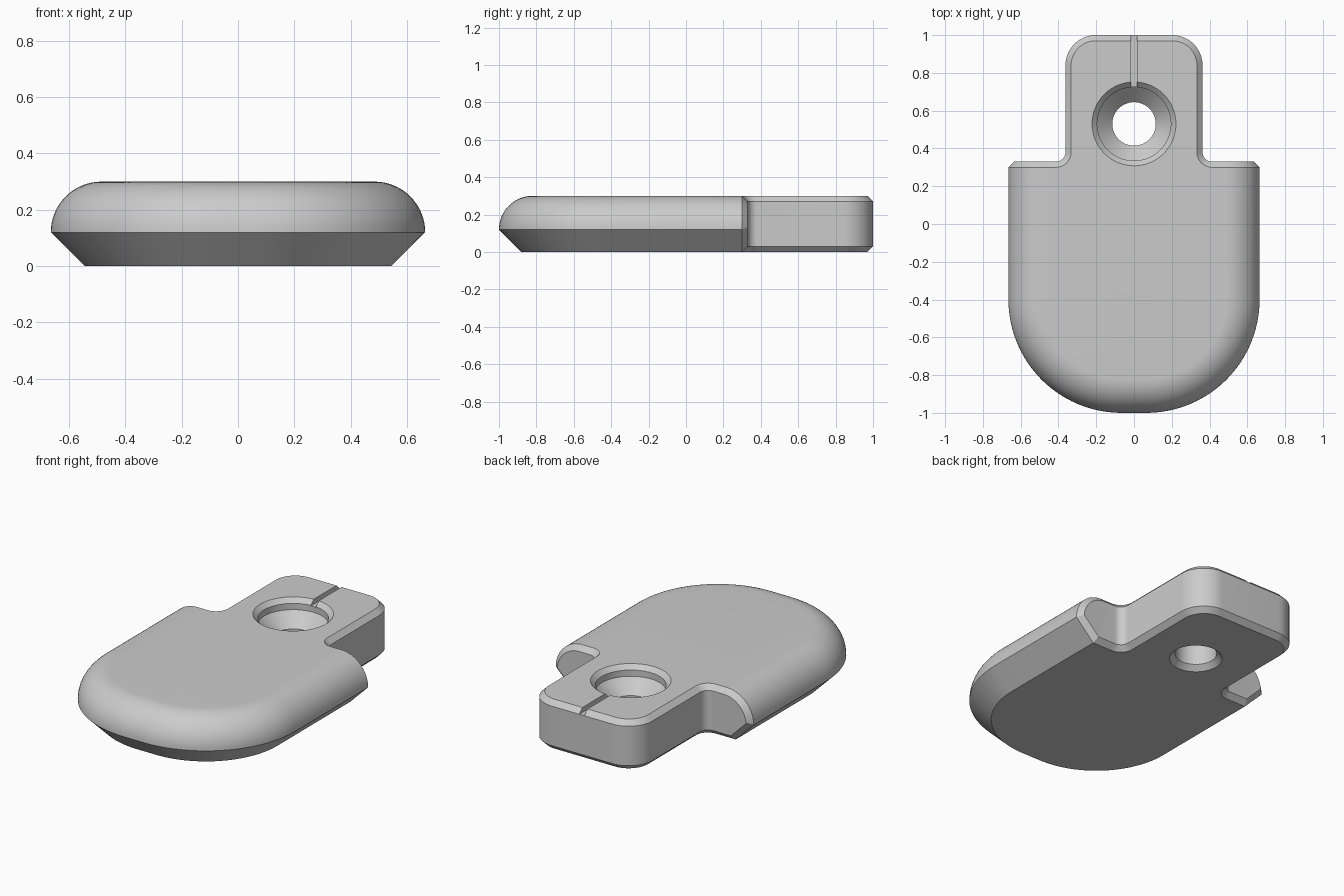
import bpy
import bmesh
from math import sin, cos, pi, radians

if "Cube" in bpy.data.objects:
    bpy.data.objects.remove(bpy.data.objects["Cube"])

H = 0.30          # thickness
HW = 0.665        # body half width
C = 0.03          # small chamfer
REAR = 0.33       # rear face of the body
HOLE_Y = 0.53

grey = bpy.data.materials.new("plain grey")
grey.use_nodes = True
grey.diffuse_color = (0.6, 0.6, 0.6, 1)
grey.node_tree.nodes["Principled BSDF"].inputs["Base Color"].default_value = (0.6, 0.6, 0.6, 1)


def finish(bm, name):
    bmesh.ops.recalc_face_normals(bm, faces=bm.faces[:])
    mesh = bpy.data.meshes.new(name)
    bm.to_mesh(mesh)
    bm.free()
    mesh.materials.append(grey)
    obj = bpy.data.objects.new(name, mesh)
    bpy.context.collection.objects.link(obj)
    return obj


def arc(cx, cy, r, a0, a1, n):
    """Points on an arc, with their outward directions."""
    angles = [radians(a0 + (a1 - a0) * i / n) for i in range(n + 1)]
    return [(cx + r * cos(a), cy + r * sin(a), cos(a), sin(a)) for a in angles]


def loft(bm, rings, closed):
    n = len(rings[0])
    for a, b in zip(rings, rings[1:]):
        for i in range(n if closed else n - 1):
            j = (i + 1) % n
            bm.faces.new((a[i], a[j], b[j], b[i]))


# Body: D outline, chamfered below, rounded above, bevelled rear end
def make_body():
    bm = bmesh.new()
    m = C * 0.414
    # inset, height, and shift of the rear end (inward, upward)
    levels = [(0.12, 0, m, C), (0, 0.12, C, m)]
    steps = 16
    for i in range(1, steps + 1):
        a = pi / 2 * i / steps
        levels.append((0.18 * (1 - cos(a)), 0.12 + 0.18 * sin(a), C * cos(a), -C * sin(a)))
    rings = []
    for inset, z, dx, dz in levels:
        w, r = HW - inset, 0.6 - inset
        right = [p[:2] for p in arc(HW - 0.6, -0.4, r, 0, -90, 24)]
        pts = [(w - dx, REAR, z + dz), (w, REAR - C, z)] + [(x, y, z) for x, y in right]
        pts += [(-x, y, z) for x, y, z in reversed(pts)]
        rings.append([bm.verts.new(p) for p in pts])
    loft(bm, rings, False)
    for ring in (rings[0], rings[-1]):
        bm.faces.new(ring[1:-1])
        bm.faces.new((ring[0], ring[1], ring[-2], ring[-1]))
    bm.faces.new([r[0] for r in rings] + [r[-1] for r in reversed(rings)])
    return finish(bm, "body")


# Tab: rounded corners, concave fillets into the body, chamfered rims
def make_tab():
    bm = bmesh.new()
    w, f, r = 0.363, 0.05, 0.16
    fillet = [(x, y, -nx, -ny) for x, y, nx, ny in arc(w + f, REAR + f, f, 270, 180, 10)]
    half = [(w + f, 0.1, 0, 0)] + fillet + arc(w - r, 1 - r, r, 0, 90, 14)
    outline = half + [(-x, y, -nx, ny) for x, y, nx, ny in reversed(half)]
    rings = [[bm.verts.new((x - d * nx, y - d * ny, z)) for x, y, nx, ny in outline]
             for d, z in ((C, 0), (0, C), (0, H - C), (C, H))]
    loft(bm, rings, True)
    bm.faces.new(rings[0])
    bm.faces.new(rings[-1])
    return finish(bm, "tab")


# Screw hole cutter: turned profile with countersink and bevelled rims
def make_hole():
    bm = bmesh.new()
    profile = [(0.165, -0.02), (0.115, C), (0.115, 0.155), (0.195, 0.235),
               (0.195, 0.273), (0.242, 0.32)]
    n = 64
    rings = [[bm.verts.new((r * cos(2 * pi * i / n), HOLE_Y + r * sin(2 * pi * i / n), z))
              for i in range(n)] for r, z in profile]
    loft(bm, rings, True)
    bm.faces.new(rings[0])
    bm.faces.new(rings[-1])
    return finish(bm, "hole_cutter")


# Shallow groove from the hole to the rear edge
def make_groove():
    bm = bmesh.new()
    bmesh.ops.create_cube(bm, size=1)
    bmesh.ops.scale(bm, vec=(0.034, 0.5, 0.06), verts=bm.verts[:])
    bmesh.ops.translate(bm, vec=(0, HOLE_Y + 0.35, H), verts=bm.verts[:])
    return finish(bm, "groove_cutter")


body = make_body()
bpy.context.view_layer.objects.active = body
for tool, operation in ((make_tab(), "UNION"), (make_hole(), "DIFFERENCE"),
                        (make_groove(), "DIFFERENCE")):
    mod = body.modifiers.new(tool.name, "BOOLEAN")
    mod.operation = operation
    mod.solver = "EXACT"
    mod.object = tool
    bpy.ops.object.modifier_apply(modifier=mod.name)
    bpy.data.objects.remove(tool)

body.name = "clip_plate"
bpy.ops.object.select_all(action="DESELECT")
body.select_set(True)
bpy.ops.object.shade_smooth_by_angle(angle=radians(28))
